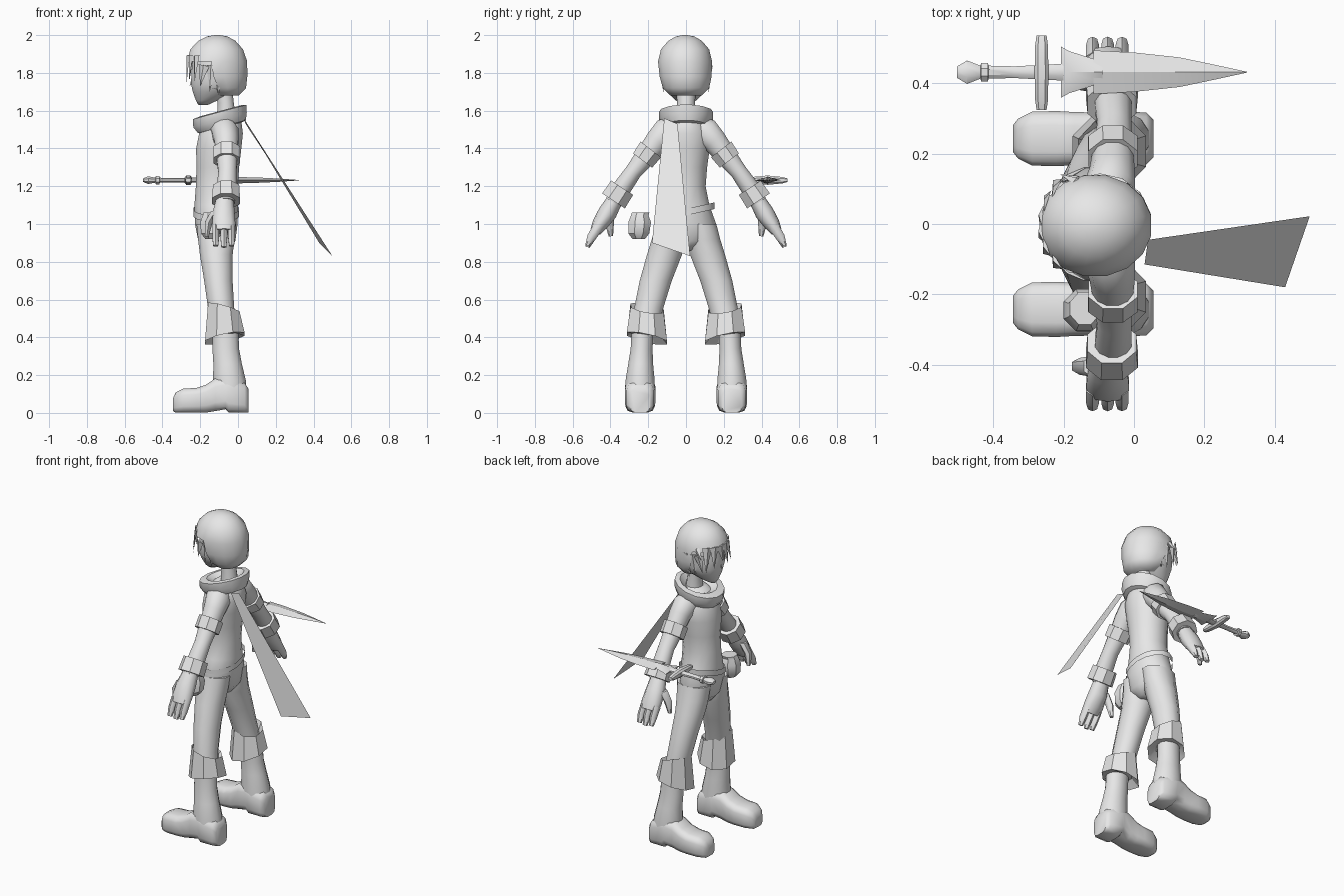
import bpy, bmesh, math
from mathutils import Vector

GREY = bpy.data.materials.new("plain_grey")
GREY.diffuse_color = (0.8, 0.8, 0.8, 1)


def finish(name, bm, mirror=False, angle=40):
    bmesh.ops.recalc_face_normals(bm, faces=bm.faces)
    me = bpy.data.meshes.new(name)
    bm.to_mesh(me)
    bm.free()
    me.materials.append(GREY)
    ob = bpy.data.objects.new(name, me)
    bpy.context.collection.objects.link(ob)
    bpy.context.view_layer.objects.active = ob
    ob.select_set(True)
    bpy.ops.object.shade_smooth_by_angle(angle=math.radians(angle))
    ob.select_set(False)
    if mirror:
        m = ob.modifiers.new("mirror", 'MIRROR')
        m.use_axis = (False, True, False)
        m.use_mirror_merge = False
    return ob


def loft_bm(rings, n=12, power=1.0, caps=True, bm=None):
    """Skin rings given as (centre, u radius vector, v radius vector)."""
    bm = bm or bmesh.new()
    rows = []
    for c, u, v in rings:
        c, u, v = Vector(c), Vector(u), Vector(v)
        row = []
        for i in range(n):
            a = 2 * math.pi * (i + 0.5) / n
            ca, sa = math.cos(a), math.sin(a)
            ca = math.copysign(abs(ca) ** power, ca)
            sa = math.copysign(abs(sa) ** power, sa)
            row.append(bm.verts.new(c + u * ca + v * sa))
        rows.append(row)
    for a, b in zip(rows, rows[1:]):
        for i in range(n):
            j = (i + 1) % n
            bm.faces.new((a[i], a[j], b[j], b[i]))
    if caps:
        bm.faces.new(rows[0])
        bm.faces.new(rows[-1])
    return bm


def upright(rows):
    """Rows (z, x centre, y centre, x radius, y radius) to level rings."""
    return [((x, y, z), (rx, 0, 0), (0, ry, 0)) for z, x, y, rx, ry in rows]


def limb(rows):
    """Rows (x, y, z, x radius, depth) to rings square to the path in the yz plane."""
    out = []
    for i, (x, y, z, rx, r) in enumerate(rows):
        a, b = rows[max(i - 1, 0)], rows[min(i + 1, len(rows) - 1)]
        d = Vector((0, b[1] - a[1], b[2] - a[2])).normalized()
        out.append(((x, y, z), (rx, 0, 0), (0, -d.z * r, d.y * r)))
    return out


def spike(bm, root, tip, w, out):
    """Flat pointed lock of hair."""
    root, tip, out = Vector(root), Vector(tip), Vector(out).normalized()
    side = (tip - root).cross(out).normalized() * w
    vs = [bm.verts.new(p) for p in (root + side, root - side, root + out * 0.012, tip)]
    for f in ((0, 2, 3), (2, 1, 3), (1, 0, 3), (0, 1, 2)):
        bm.faces.new([vs[i] for i in f])


# Torso
finish("torso", loft_bm(upright([
    (0.86, -0.11, 0, 0.06, 0.04), (0.91, -0.112, 0, 0.10, 0.13),
    (1.0, -0.115, 0, 0.115, 0.163), (1.1, -0.115, 0, 0.118, 0.126),
    (1.2, -0.112, 0, 0.113, 0.106), (1.3, -0.107, 0, 0.115, 0.114),
    (1.4, -0.102, 0, 0.122, 0.128), (1.48, -0.09, 0, 0.118, 0.132),
    (1.54, -0.08, 0, 0.10, 0.10), (1.58, -0.07, 0, 0.06, 0.06)]), 16), angle=60)

# Neck
finish("neck", loft_bm(upright([
    (1.55, -0.06, 0, 0.055, 0.055), (1.64, -0.065, 0, 0.045, 0.048),
    (1.73, -0.08, 0, 0.05, 0.052)]), 10))

# Trouser legs
finish("trouser_leg", loft_bm(upright([
    (1.0, -0.115, 0.085, 0.108, 0.078), (0.92, -0.115, 0.094, 0.10, 0.09),
    (0.84, -0.115, 0.113, 0.09, 0.096), (0.7, -0.104, 0.16, 0.078, 0.088),
    (0.56, -0.09, 0.196, 0.072, 0.08), (0.44, -0.07, 0.22, 0.07, 0.07)]), 12),
    mirror=True, angle=60)

# Rolled trouser cuffs
finish("trouser_cuff", loft_bm([
    ((-0.075, 0.21, 0.50), (0.07, 0, 0), (0, 0.07, 0)),
    ((-0.075, 0.206, 0.555), (0.09, 0, -0.025), (0, 0.095, 0.016)),
    ((-0.07, 0.207, 0.395), (0.113, 0, 0.024), (0, 0.115, 0.025)),
    ((-0.07, 0.215, 0.42), (0.075, 0, 0), (0, 0.075, 0))], 8), mirror=True, angle=30)

# Boots: shaft, then foot running from heel to toe
finish("boot_shaft", loft_bm(upright([
    (0.44, -0.066, 0.23, 0.07, 0.06), (0.34, -0.065, 0.235, 0.073, 0.06),
    (0.26, -0.055, 0.24, 0.078, 0.068), (0.17, -0.045, 0.243, 0.09, 0.08),
    (0.06, -0.04, 0.243, 0.09, 0.08)]), 12), mirror=True, angle=60)
foot = [(0.055, 0.055, 0.0, 0.13), (0.035, 0.075, 0.0, 0.16), (-0.05, 0.082, 0.0, 0.19),
        (-0.065, 0.08, 0.018, 0.195), (-0.12, 0.076, 0.008, 0.185), (-0.17, 0.077, 0.0, 0.15),
        (-0.22, 0.08, 0.0, 0.133), (-0.29, 0.078, 0.0, 0.13), (-0.33, 0.058, 0.0, 0.11),
        (-0.345, 0.038, 0.01, 0.075)]
finish("boot_foot", loft_bm([
    ((x, 0.243, (lo + hi) / 2), (0, w, 0), (0, 0, (hi - lo) / 2)) for x, w, lo, hi in foot],
    12, power=0.55), mirror=True, angle=50)

# Arms with sleeve bands and wrist cuffs
finish("arm", loft_bm(limb([
    (-0.075, 0.06, 1.52, 0.06, 0.06), (-0.07, 0.10, 1.49, 0.075, 0.08),
    (-0.062, 0.15, 1.44, 0.066, 0.068), (-0.06, 0.205, 1.37, 0.058, 0.058),
    (-0.056, 0.28, 1.275, 0.05, 0.046), (-0.06, 0.35, 1.175, 0.055, 0.052),
    (-0.065, 0.385, 1.115, 0.05, 0.045)]), 12), mirror=True, angle=60)
finish("sleeve_band", loft_bm(limb([
    (-0.06, 0.20, 1.375, 0.055, 0.055), (-0.06, 0.186, 1.395, 0.075, 0.074),
    (-0.06, 0.23, 1.336, 0.076, 0.068), (-0.06, 0.22, 1.35, 0.05, 0.05)])[1:3], 8),
    mirror=True, angle=30)
finish("wrist_cuff", loft_bm(limb([
    (-0.063, 0.338, 1.192, 0.075, 0.075), (-0.063, 0.384, 1.122, 0.08, 0.078)]), 8),
    mirror=True, angle=30)

# Hands: palm, three fingers, thumb
hand = loft_bm(limb([
    (-0.07, 0.375, 1.13, 0.048, 0.042), (-0.075, 0.415, 1.06, 0.06, 0.05),
    (-0.075, 0.455, 1.0, 0.064, 0.042), (-0.073, 0.48, 0.96, 0.06, 0.03)]), 10)
for x, end in ((-0.118, 0.885), (-0.075, 0.878), (-0.034, 0.885)):
    loft_bm(limb([(x, 0.465, 0.985, 0.021, 0.028), (x, 0.50, 0.93, 0.021, 0.024),
                  (x, 0.522, end, 0.015, 0.012)]), 6, bm=hand)
loft_bm(limb([(-0.12, 0.405, 1.07, 0.025, 0.03), (-0.155, 0.405, 1.01, 0.024, 0.024),
              (-0.165, 0.398, 0.935, 0.012, 0.012)]), 6, bm=hand)
finish("hand", hand, mirror=True, angle=55)

# Face and skull
finish("face", loft_bm(upright([
    (1.63, -0.185, 0, 0.025, 0.02), (1.655, -0.165, 0, 0.06, 0.055),
    (1.70, -0.125, 0, 0.117, 0.10), (1.74, -0.115, 0, 0.137, 0.122),
    (1.80, -0.11, 0, 0.14, 0.13), (1.90, -0.11, 0, 0.13, 0.12)]), 14), angle=60)
nose = bmesh.new()
spike(nose, (-0.235, 0, 1.765), (-0.258, 0, 1.725), 0.012, (-1, 0, 0))
finish("nose", nose)

# Hair cap, cut away in front of the face
cap = loft_bm(upright([
    (1.68, -0.06, 0, 0.065, 0.085), (1.72, -0.08, 0, 0.125, 0.125),
    (1.78, -0.10, -0.002, 0.152, 0.14), (1.86, -0.11, -0.005, 0.162, 0.146),
    (1.925, -0.113, -0.005, 0.142, 0.13), (1.97, -0.112, -0.005, 0.10, 0.09),
    (1.993, -0.11, -0.005, 0.055, 0.05), (2.0, -0.11, -0.005, 0.012, 0.012)]), 16)
gone = [f for f in cap.faces if f.calc_center_median().x < -0.13
        and f.calc_center_median().z < 1.85]
bmesh.ops.delete(cap, geom=gone, context='FACES')
finish("hair_cap", cap, angle=60)

# Fringe and side locks
locks = bmesh.new()
for y, tip_y, tip_z in ((-0.10, -0.125, 1.75), (-0.06, -0.085, 1.76), (-0.02, -0.04, 1.75),
                        (0.025, 0.01, 1.78), (0.065, 0.08, 1.76), (0.10, 0.125, 1.74)):
    x = -0.11 - 0.157 * math.sqrt(1 - (y / 0.146) ** 2)
    spike(locks, (x + 0.005, y, 1.89), (x - 0.006, tip_y, tip_z), 0.032, (-1, y * 5, 0.2))
for s in (-1, 1):
    for x, tip_x, tip_z in ((-0.18, -0.20, 1.73), (-0.14, -0.15, 1.70), (-0.10, -0.105, 1.68)):
        spike(locks, (x, s * 0.128, 1.84), (tip_x, s * 0.118, tip_z), 0.03, (-0.3, s, 0))
spike(locks, (-0.16, 0.12, 1.88), (-0.21, 0.142, 1.82), 0.02, (-0.3, 1, 0))
finish("hair_locks", locks, angle=20)

# Scarf collar, higher at the back
finish("scarf_collar", loft_bm([
    ((x, 0, z), (r, 0, r * 0.27), (0, ry, 0)) for x, z, r, ry in (
        (-0.08, 1.51, 0.10, 0.09), (-0.085, 1.515, 0.13, 0.12), (-0.095, 1.55, 0.145, 0.143),
        (-0.097, 1.593, 0.146, 0.144), (-0.09, 1.60, 0.11, 0.11),
        (-0.08, 1.57, 0.07, 0.07))], 14), angle=35)

# Scarf tail, one flat sheet
tail = bmesh.new()
tail.faces.new([tail.verts.new(p) for p in (
    (0.03, -0.115, 1.56), (0.04, -0.045, 1.53), (0.5, 0.022, 0.83), (0.43, -0.18, 0.9))])
finish("scarf_tail", tail)

# Slanted hip belt and its pouch
finish("hip_belt", loft_bm([
    ((-0.115, 0, z), (0.124, 0, 0), (0, 0.155, 0.035)) for z in (1.045, 1.08)],
    16, caps=False), angle=60)
finish("pouch", loft_bm(upright([
    (0.92, -0.14, -0.25, 0.035, 0.035), (0.95, -0.14, -0.25, 0.06, 0.06),
    (1.01, -0.14, -0.245, 0.065, 0.065), (1.045, -0.14, -0.245, 0.05, 0.05),
    (1.06, -0.14, -0.24, 0.045, 0.05)]), 8), angle=35)

# Sword lying level beside the hip
def along(rows, y=0.432, z=1.232):
    return [((x, y, z), (0, ry, 0), (0, 0, rz)) for x, ry, rz in rows]


finish("sword_grip", loft_bm(along([
    (-0.503, 0.018, 0.01), (-0.475, 0.036, 0.022), (-0.437, 0.02, 0.014),
    (-0.435, 0.029, 0.024), (-0.416, 0.029, 0.024), (-0.414, 0.02, 0.014),
    (-0.34, 0.018, 0.013), (-0.27, 0.022, 0.014), (-0.2, 0.026, 0.014)]), 8), angle=35)
finish("sword_guard", loft_bm([
    ((-0.263, y, 1.232), (w, 0, 0), (0, 0, h)) for y, w, h in (
        (0.325, 0.015, 0.01), (0.35, 0.019, 0.018), (0.432, 0.021, 0.026),
        (0.51, 0.019, 0.018), (0.537, 0.015, 0.01))], 8, power=0.7), angle=35)


def diamond(rows):
    # quarter-turned four-sided rings, giving flat blades with a central ridge
    return [(c, (Vector(u) + Vector(v)) * 0.7071, (Vector(v) - Vector(u)) * 0.7071)
            for c, u, v in along(rows)]


finish("blade_base", loft_bm(diamond([(-0.208, 0.073, 0.008), (-0.185, 0.06, 0.018),
                                      (-0.09, 0.03, 0.02)]), 4), angle=25)
finish("blade", loft_bm(diamond([(-0.115, 0.062, 0.012), (0.0, 0.056, 0.017),
                                 (0.13, 0.042, 0.013), (0.23, 0.021, 0.008),
                                 (0.322, 0.001, 0.001)]), 4), angle=25)
